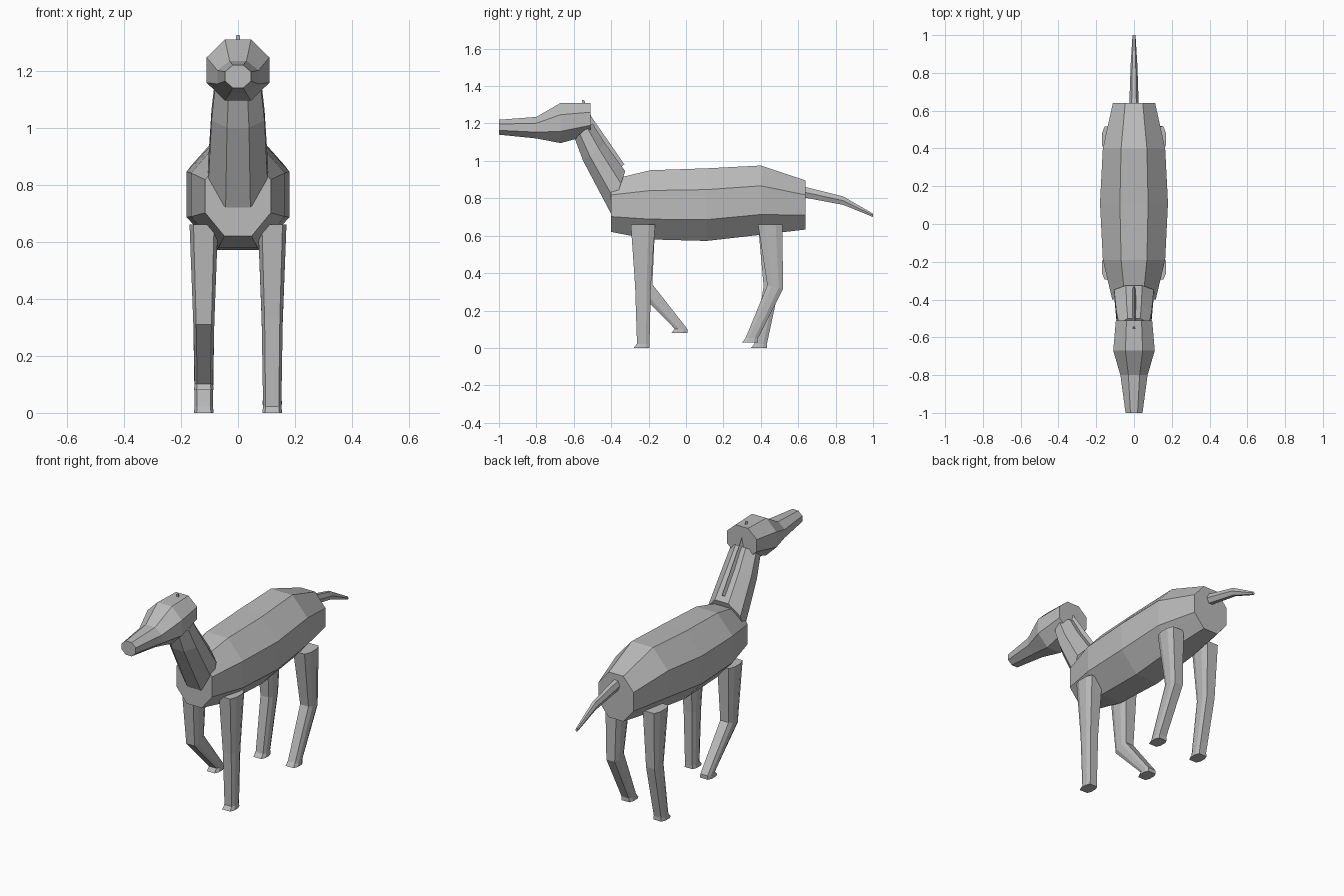
import bpy, bmesh

cube = bpy.data.objects.get("Cube")
if cube:
    bpy.data.objects.remove(cube, do_unlink=True)

grey = bpy.data.materials.new("plain_grey")
grey.use_nodes = True
grey.diffuse_color = (0.5, 0.5, 0.5, 1)
grey.node_tree.nodes["Principled BSDF"].inputs["Base Color"].default_value = (0.5, 0.5, 0.5, 1)


def eight(a, b):
    """Chamfered square; a and b are the flat half-lengths across and along."""
    return [(a, -1), (1, -b), (1, b), (a, 1), (-a, 1), (-1, b), (-1, -b), (-a, -1)]


OCTAGON = eight(0.414, 0.414)
LEG = eight(0.72, 0.45)
HEXAGON = [(0.5, -1), (1, 0), (0.5, 1), (-0.5, 1), (-1, 0), (-0.5, -1)]
TRIANGLE = [(-1, -1), (1, -1), (0, 1)]


def loft(name, profile, sections, x=0):
    """Skin rings; a section is two opposite (y, z) points and a half width."""
    bm = bmesh.new()
    rings = []
    for (y1, z1), (y2, z2), half in sections:
        cy, cz, vy, vz = (y1 + y2) / 2, (z1 + z2) / 2, (y2 - y1) / 2, (z2 - z1) / 2
        rings.append([bm.verts.new((x + u * half, cy + v * vy, cz + v * vz))
                      for u, v in profile])
    n = len(profile)
    for a, b in zip(rings, rings[1:]):
        for i in range(n):
            j = (i + 1) % n
            bm.faces.new((a[i], a[j], b[j], b[i]))
    bm.faces.new(rings[0])
    bm.faces.new(rings[-1])
    bmesh.ops.recalc_face_normals(bm, faces=bm.faces)
    mesh = bpy.data.meshes.new(name)
    bm.to_mesh(mesh)
    bm.free()
    mesh.materials.append(grey)
    obj = bpy.data.objects.new(name, mesh)
    bpy.context.collection.objects.link(obj)


def upright(y, low, high, half):
    return (y, low), (y, high), half


# Body, head and tail run along y
loft("body", OCTAGON, [
    upright(-0.40, 0.62, 0.90, 0.115), upright(-0.19, 0.58, 0.95, 0.165),
    upright(0.11, 0.572, 0.96, 0.18), upright(0.40, 0.605, 0.975, 0.165),
    upright(0.64, 0.633, 0.895, 0.112)])
loft("head", OCTAGON, [
    upright(-1.0, 1.14, 1.22, 0.045), upright(-0.80, 1.12, 1.235, 0.072),
    upright(-0.67, 1.095, 1.31, 0.11), upright(-0.51, 1.14, 1.31, 0.096)])
loft("tail", HEXAGON, [
    upright(0.60, 0.81, 0.87, 0.026), upright(0.84, 0.765, 0.81, 0.018),
    upright(1.0, 0.70, 0.718, 0.008)])

# Neck, with a ridged mane whose tip pokes through the crown
loft("neck", OCTAGON, [
    ((-0.402, 0.72), (-0.325, 0.945), 0.105),
    ((-0.55, 1.0), (-0.43, 1.09), 0.093),
    ((-0.595, 1.12), (-0.50, 1.2), 0.08)])
loft("mane", TRIANGLE, [
    ((-0.37, 0.95), (-0.33, 0.982), 0.025),
    ((-0.54, 1.19), (-0.505, 1.235), 0.022),
    ((-0.555, 1.325), (-0.545, 1.325), 0.006)])


def leg(name, x, top, knee, foot, lean):
    """Tapered leg; top, knee and foot are (y, z); lean tilts the knee ring."""
    (ty, tz), (ky, kz), (fy, fz) = top, knee, foot
    loft(name, LEG, [
        ((ty - 0.065, tz), (ty + 0.065, tz), 0.05),
        ((ky - 0.042, kz - lean), (ky + 0.042, kz + lean), 0.037),
        ((fy - 0.032, fz + 0.022), (fy + 0.035, fz + 0.022), 0.032),
        ((fy - 0.05, fz), (fy + 0.035, fz), 0.035)], x)


leg("front_left_leg", 0.12, (-0.23, 0.66), (-0.23, 0.33), (-0.23, 0), 0)
leg("front_right_leg", -0.12, (-0.23, 0.66), (-0.222, 0.325), (-0.028, 0.08), 0.015)
leg("hind_left_leg", 0.12, (0.45, 0.66), (0.477, 0.325), (0.35, 0.03), -0.01)
leg("hind_right_leg", -0.12, (0.45, 0.66), (0.457, 0.33), (0.398, 0), 0)
